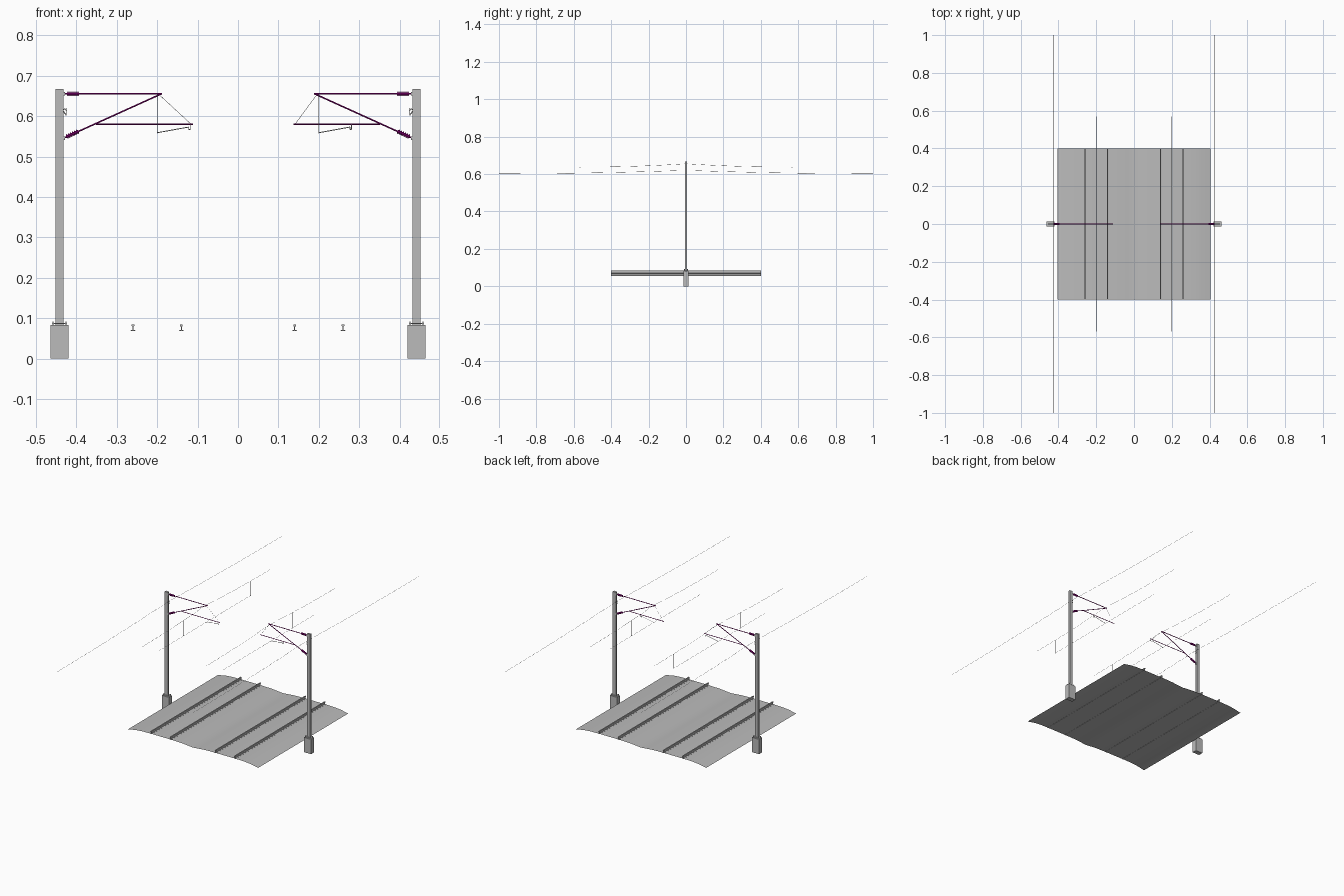
import bpy, bmesh, math
from mathutils import Vector, Matrix

if "Cube" in bpy.data.objects:
    bpy.data.objects.remove(bpy.data.objects["Cube"])


def material(name, rgb):
    m = bpy.data.materials.new(name)
    m.diffuse_color = (*rgb, 1)
    m.use_nodes = True
    m.node_tree.nodes["Principled BSDF"].inputs["Base Color"].default_value = m.diffuse_color
    return m


GREY = material("weathered_grey", (0.5, 0.5, 0.5))
PURPLE = material("insulator_purple", (0.27, 0.0, 0.2))


def finish(name, bm, mat, smooth=False):
    me = bpy.data.meshes.new(name)
    bm.to_mesh(me)
    bm.free()
    me.materials.append(mat)
    ob = bpy.data.objects.new(name, me)
    bpy.context.collection.objects.link(ob)
    if smooth:
        for p in me.polygons:
            p.use_smooth = True
    return ob


def add_box(bm, c, size):
    bmesh.ops.create_cube(bm, size=1, matrix=Matrix.Translation(c) @ Matrix.Diagonal((*size, 1)))


def add_rod(bm, a, b, r, sides=8):
    a, b = Vector(a), Vector(b)
    d = b - a
    mat = Matrix.Translation((a + b) / 2) @ d.to_track_quat('Z', 'Y').to_matrix().to_4x4()
    bmesh.ops.create_cone(bm, cap_ends=True, segments=sides, radius1=r, radius2=r,
                          depth=d.length, matrix=mat)


def add_path(bm, pts, r, sides=8):
    for a, b in zip(pts, pts[1:]):
        add_rod(bm, a, b, r, sides)


def extrude_profile(bm, pts, y0, y1, closed):
    rows = [[bm.verts.new((x, y, z)) for x, z in pts] for y in (y0, y1)]
    n = len(pts)
    for i in range(n if closed else n - 1):
        j = (i + 1) % n
        bm.faces.new((rows[0][i], rows[0][j], rows[1][j], rows[1][i]))
    if closed:
        bm.faces.new(rows[0])
        bm.faces.new(rows[1])
        bmesh.ops.recalc_face_normals(bm, faces=bm.faces)


# Ballast bed: one open sheet with a low mound under each track
half = [(0.0, 0.061), (0.03, 0.064), (0.07, 0.0675), (0.13, 0.069), (0.27, 0.069),
        (0.32, 0.068), (0.36, 0.064), (0.405, 0.055)]
bm = bmesh.new()
extrude_profile(bm, [(-x, z) for x, z in half[:0:-1]] + half, -0.4, 0.4, False)
finish("ballast_bed", bm, GREY, True)

# Rails: foot, web and head
rail = [(-0.006, 0.068), (0.006, 0.068), (0.006, 0.0695), (0.0012, 0.071), (0.0012, 0.079),
        (0.0032, 0.080), (0.0032, 0.084), (-0.0032, 0.084), (-0.0032, 0.080),
        (-0.0012, 0.079), (-0.0012, 0.071), (-0.006, 0.0695)]
for i, rx in enumerate((-0.26, -0.14, 0.14, 0.26)):
    bm = bmesh.new()
    extrude_profile(bm, [(rx + x, z) for x, z in rail], -0.4, 0.4, True)
    finish(f"rail_{i + 1}", bm, GREY)

for s, side in ((-1, "left"), (1, "right")):
    def P(x, z, y=0.0):
        return (s * x, y, z)

    # Foundation block
    bm = bmesh.new()
    add_box(bm, P(0.442, 0.0415), (0.044, 0.027, 0.083))
    finish(f"{side}_foundation", bm, GREY)

    # Base plate with anchor bolts
    bm = bmesh.new()
    add_box(bm, P(0.442, 0.0865), (0.038, 0.022, 0.002))
    for dx in (-0.016, 0.016):
        for dy in (-0.008, 0.008):
            add_rod(bm, P(0.442 + dx, 0.083, dy), P(0.442 + dx, 0.092, dy), 0.0018, 6)
    finish(f"{side}_base_plate", bm, GREY)

    # Mast
    bm = bmesh.new()
    add_box(bm, P(0.442, 0.375), (0.019, 0.012, 0.584))
    finish(f"{side}_mast", bm, GREY)

    # Cantilever: top tube, diagonal tube and registration tube
    reach = 0.112 if s < 0 else 0.137
    bm = bmesh.new()
    add_rod(bm, P(0.433, 0.655), P(0.188, 0.655), 0.0019)
    add_rod(bm, P(0.433, 0.545), P(0.19, 0.655), 0.0019)
    add_rod(bm, P(0.352, 0.58), P(reach, 0.58), 0.0016)
    finish(f"{side}_cantilever", bm, PURPLE, False)

    # Insulators: ribbed stacks on the two upper tubes
    bm = bmesh.new()
    for a, b in ((P(0.423, 0.655), P(0.393, 0.655)),
                 (P(0.425, 0.5486), P(0.395, 0.5622))):
        a, b = Vector(a), Vector(b)
        add_rod(bm, a, b, 0.0038, 10)
        for k in range(6):
            c = a.lerp(b, (k + 0.25) / 6)
            add_rod(bm, c, a.lerp(b, (k + 0.75) / 6), 0.0056, 10)
    finish(f"{side}_insulators", bm, PURPLE)

    # Mast fittings that hold the cantilever
    bm = bmesh.new()
    for z in (0.655, 0.545):
        add_box(bm, P(0.431, z), (0.006, 0.008, 0.009))
    finish(f"{side}_mast_fittings", bm, GREY)

    # Steady arm, its drop bracket and the thin stay wire
    hook = 0.118 if s < 0 else 0.281
    inner = 0.122 if s < 0 else 0.277
    bm = bmesh.new()
    add_path(bm, [P(hook, 0.58), P(hook, 0.567), P(inner, 0.567), P(inner, 0.573),
                  P(0.2, 0.559)], 0.0011, 6)
    finish(f"{side}_steady_arm", bm, GREY)
    bm = bmesh.new()
    add_rod(bm, P(0.195, 0.653), P(reach + 0.004, 0.58), 0.0005, 4)
    finish(f"{side}_stay_wire", bm, GREY)

    # Curved hook for the feeder wire
    bm = bmesh.new()
    arc = [P(0.429 + 0.004 * math.cos(t), 0.613 + 0.005 * math.sin(t))
           for t in (math.pi * k / 6 for k in range(6, -1, -1))]
    add_path(bm, arc + [P(0.425, 0.602)], 0.0012, 6)
    finish(f"{side}_feeder_hook", bm, GREY)

    # Feeder wire, sagging away from the mast to both ends
    def sag(top, drop, span, y):
        t = abs(y) / span
        return top - drop * (2 * t - t * t)

    ys = [k / 10 for k in range(-10, 11)]
    bm = bmesh.new()
    add_path(bm, [P(0.425, sag(0.62, 0.018, 1, y), y) for y in ys], 0.0006, 4)
    finish(f"{side}_feeder_wire", bm, GREY)

    # Messenger wire
    bm = bmesh.new()
    add_path(bm, [P(0.2, sag(0.655, 0.018, 0.57, y * 0.57), y * 0.57) for y in ys], 0.0006, 4)
    finish(f"{side}_messenger_wire", bm, GREY)

    # Contact wire
    bm = bmesh.new()
    add_rod(bm, P(0.2, 0.558, -0.42), P(0.2, 0.558, 0.4), 0.0006, 4)
    finish(f"{side}_contact_wire", bm, GREY)

    # Droppers between messenger and contact wire
    bm = bmesh.new()
    for y in (-0.415, -0.2, 0.2, 0.395):
        add_rod(bm, P(0.2, 0.558, y), P(0.2, sag(0.655, 0.018, 0.57, y), y), 0.0005, 4)
    finish(f"{side}_droppers", bm, GREY)
